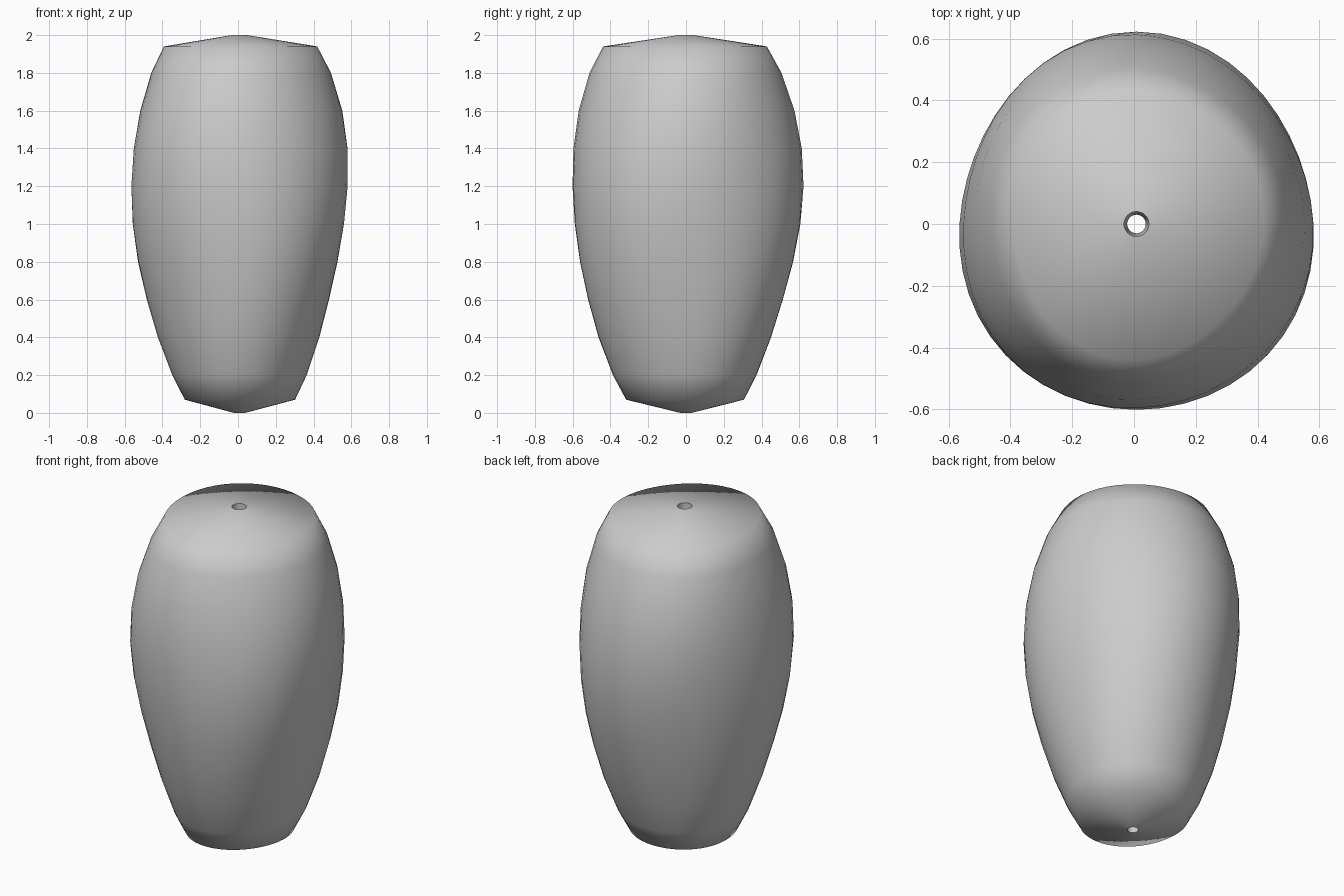
import bpy, bmesh
from math import cos, sin, radians, tau

cube = bpy.data.objects.get("Cube")
if cube:
    bpy.data.objects.remove(cube)

SIDES = 48
AXIS_X = 0.008          # the drilled hole sits slightly off centre
TWIST = radians(60)     # lobe rotation per unit of height

# Mean body radius at each height, bottom rim to top rim
profile = [(0.07, 0.302), (0.2, 0.368), (0.4, 0.442), (0.6, 0.499), (0.8, 0.546),
           (1.0, 0.578), (1.2, 0.592), (1.4, 0.585), (1.6, 0.553), (1.8, 0.492),
           (1.94, 0.42)]


def body_radius(r, a, z):
    """Slightly oval section with three soft lobes that twist upward."""
    lobe = radians(90) + TWIST * (z - 1.2)
    return r * (1 - 0.033 * cos(2 * a) + 0.018 * cos(3 * (a - lobe)))


def ring(bm, z, r, lobed):
    verts = []
    for i in range(SIDES):
        a = tau * i / SIDES
        d = body_radius(r, a, z) if lobed else r
        verts.append(bm.verts.new((AXIS_X + d * cos(a), d * sin(a), z)))
    return verts


# Body, conical ends and the bore form one closed loop of rings
bm = bmesh.new()
rings = [ring(bm, 0, 0.03, False)]
rings += [ring(bm, z, r, True) for z, r in profile]
rings.append(ring(bm, 2, 0.04, False))
for k, low in enumerate(rings):
    high = rings[(k + 1) % len(rings)]
    for i in range(SIDES):
        j = (i + 1) % SIDES
        bm.faces.new((low[i], low[j], high[j], high[i]))
bmesh.ops.recalc_face_normals(bm, faces=bm.faces)
mesh = bpy.data.meshes.new("bead_body")
bm.to_mesh(mesh)
bm.free()

bead = bpy.data.objects.new("bead_body", mesh)
bpy.context.collection.objects.link(bead)

# Plain grey surface
grey = bpy.data.materials.new("plain_grey")
grey.use_nodes = True
colour = (0.6, 0.6, 0.6, 1)
grey.diffuse_color = colour
grey.node_tree.nodes["Principled BSDF"].inputs["Base Color"].default_value = colour
mesh.materials.append(grey)

# Soft rims, crisp hole edges
bpy.ops.object.select_all(action='DESELECT')
bead.select_set(True)
bpy.context.view_layer.objects.active = bead
bpy.ops.object.shade_smooth_by_angle(angle=radians(75))
